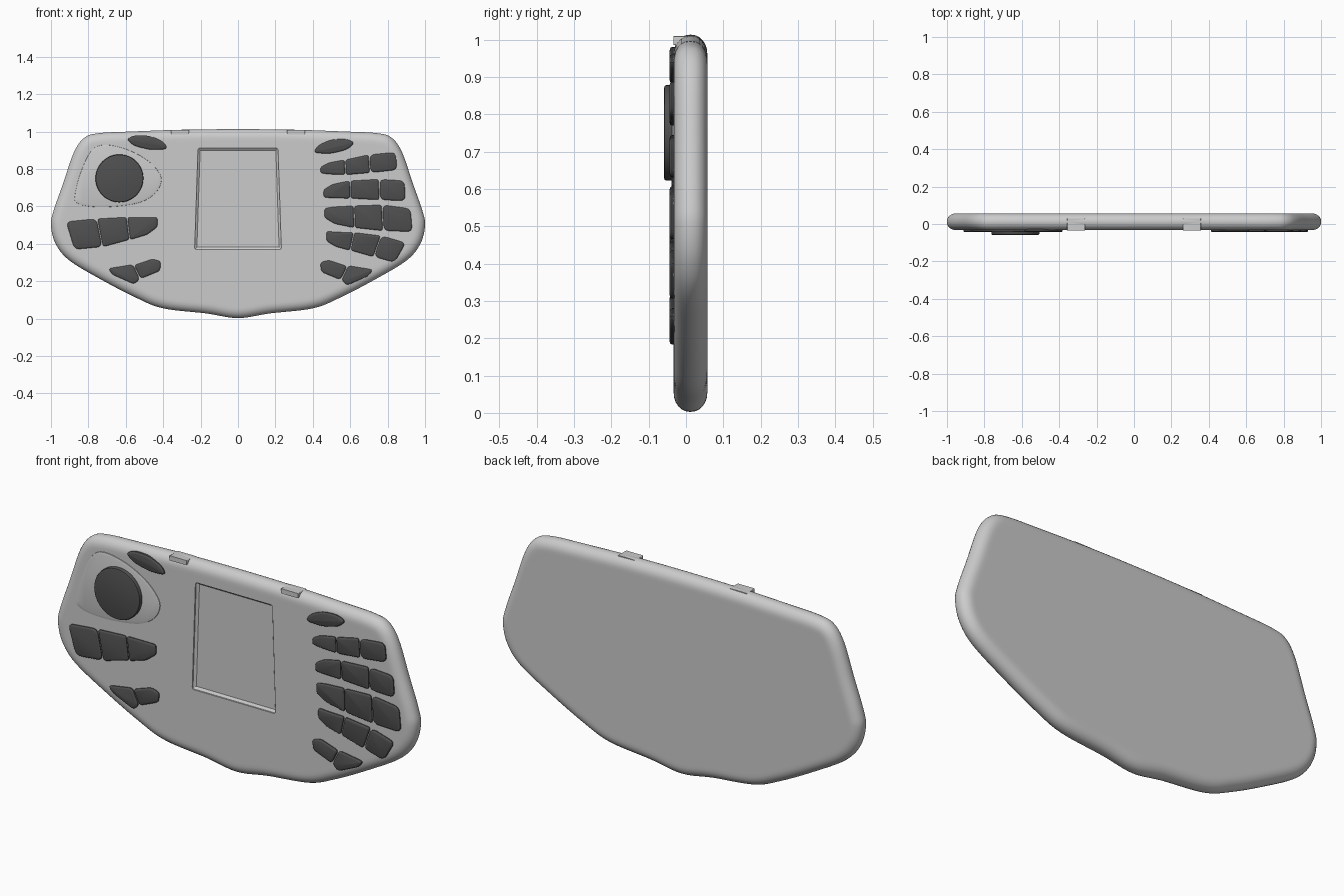
import bpy, bmesh, math
from mathutils import Vector

cube = bpy.data.objects.get("Cube")
if cube:
    bpy.data.objects.remove(cube, do_unlink=True)


def material(name, rgb):
    m = bpy.data.materials.new(name)
    m.use_nodes = True
    m.diffuse_color = (*rgb, 1)
    m.node_tree.nodes["Principled BSDF"].inputs["Base Color"].default_value = (*rgb, 1)
    return m


shell_grey = material("shell grey", (0.6, 0.6, 0.6))
button_grey = material("button dark grey", (0.08, 0.08, 0.08))


def smooth_loop(points, steps=6):
    """Closed curve passing through the points."""
    p = [Vector(q) for q in points]
    n, out = len(p), []
    for i in range(n):
        a, b, c, d = p[i - 1], p[i], p[(i + 1) % n], p[(i + 2) % n]
        for s in range(steps):
            t = s / steps
            out.append(0.5 * (2 * b + (c - a) * t + (2 * a - 5 * b + 4 * c - d) * t**2
                              + (3 * b - a - 3 * c + d) * t**3))
    return out


def round_corners(points, radius, steps=4):
    """Polygon with each corner replaced by a short curve."""
    p = [Vector(q) for q in points]
    out = []
    for i, b in enumerate(p):
        to_a, to_c = p[i - 1] - b, p[(i + 1) % len(p)] - b
        a = b + to_a.normalized() * min(radius, to_a.length * 0.47)
        c = b + to_c.normalized() * min(radius, to_c.length * 0.47)
        for s in range(steps + 1):
            t = s / steps
            out.append(a * (1 - t)**2 + b * 2 * t * (1 - t) + c * t**2)
    return out


def inset_loop(loop, amount):
    """Move every point of the loop inward by the amount."""
    n = len(loop)
    area = sum(loop[i - 1].cross(loop[i]) for i in range(n))
    side = 1 if area > 0 else -1
    out = []
    for i, p in enumerate(loop):
        d = (loop[(i + 1) % n] - loop[i - 1]).normalized()
        out.append(p + Vector((-d.y, d.x)) * side * amount)
    return out


def loft(name, loop, profile, mat):
    """Stack inset copies of an (x, z) outline along y; profile is (inset, y)."""
    bm = bmesh.new()
    rings = [[bm.verts.new((p.x, y, p.y)) for p in inset_loop(loop, k)] for k, y in profile]
    n = len(loop)
    for r, s in zip(rings, rings[1:]):
        for i in range(n):
            bm.faces.new((r[i - 1], r[i], s[i], s[i - 1]))
    bm.faces.new(rings[0])
    bm.faces.new(rings[-1])
    bmesh.ops.recalc_face_normals(bm, faces=bm.faces)
    mesh = bpy.data.meshes.new(name)
    bm.to_mesh(mesh)
    bm.free()
    mesh.materials.append(mat)
    ob = bpy.data.objects.new(name, mesh)
    bpy.context.collection.objects.link(ob)
    return ob


def activate(ob):
    bpy.ops.object.select_all(action="DESELECT")
    ob.select_set(True)
    bpy.context.view_layer.objects.active = ob


# Shell: mirrored outline with rounded front and back rims
FRONT, BACK = -0.033, 0.057
half = [(0.3, 1.01), (0.58, 1.0), (0.74, 0.992), (0.82, 0.968), (0.877, 0.89), (0.936, 0.72),
        (0.985, 0.58), (1.0, 0.5), (0.975, 0.4), (0.9, 0.31), (0.73, 0.208), (0.545, 0.112),
        (0.4, 0.055), (0.17, 0.028)]
outline = [(0, 1.013)] + half + [(0, 0.003)] + [(-x, z) for x, z in reversed(half)]
arc = [math.radians(a) for a in range(0, 91, 15)]
rim = [(0.05 * (1 - math.cos(a)), 0.042 * math.sin(a)) for a in arc]
profile = [(0.065, FRONT)] + [(k, FRONT + 0.042 - d) for k, d in reversed(rim)]
profile += [(k, BACK - 0.042 + d) for k, d in rim] + [(0.065, BACK)]
shell = loft("shell", smooth_loop(outline), profile, shell_grey)

# Recessed screen, cut from the shell
opening = round_corners([(-0.232, 0.37), (0.232, 0.37), (0.214, 0.912), (-0.214, 0.912)], 0.012)
cutter = loft("screen_cutter", opening, [(0, -0.06), (0, -0.026), (0.012, -0.017)], shell_grey)
cutter.hide_render = True
cut = shell.modifiers.new("screen", "BOOLEAN")
cut.object = cutter
cut.solver = "EXACT"
activate(shell)
bpy.ops.object.modifier_apply(modifier=cut.name)
bpy.data.objects.remove(cutter, do_unlink=True)

# Small tabs on the top edge
for side, label in ((1, "left"), (-1, "right")):
    tab = [(side * 0.31 + dx, z) for dx, z in
           ((-0.048, 0.985), (0.048, 0.985), (0.048, 1.009), (-0.048, 1.009))]
    loft("top_tab_" + label, round_corners(tab, 0.004), [(0, FRONT - 0.001), (0, 0.03)], shell_grey)

# Raised plate and round direction pad
plate = [(-0.72, 0.93), (-0.6, 0.908), (-0.487, 0.85), (-0.42, 0.78), (-0.41, 0.726),
         (-0.444, 0.667), (-0.524, 0.62), (-0.66, 0.598), (-0.79, 0.598), (-0.866, 0.62),
         (-0.872, 0.667), (-0.845, 0.774), (-0.79, 0.892)]
loft("pad_plate", smooth_loop(plate), [(0, -0.028), (0.002, -0.036), (0.014, -0.039)], shell_grey)
turn = [math.tau * i / 48 for i in range(48)]
disc = [Vector((-0.634 + 0.128 * math.cos(a), 0.75 + 0.128 * math.sin(a))) for a in turn]
loft("direction_pad", disc, [(0, -0.03), (0, -0.053), (0.002, -0.057), (0.008, -0.059)], button_grey)

KEY = [(0, -0.028), (0, -0.038), (0.003, -0.042), (0.009, -0.044)]


def key(name, points, radius):
    loft(name, round_corners(points, radius), KEY, button_grey)


def key_strip(name, stations, lean):
    """Row of three keys; stations are (x, low, high) from the tip outward."""
    way = 1 if stations[-1][0] > stations[0][0] else -1
    gap = 0.003 * way
    for i, (a, b) in enumerate(zip(stations, stations[1:])):
        la, lb = lean * i / 3, lean * (i + 1) / 3
        quad = [(a[0] + la + gap, a[1]), (b[0] + lb - gap, b[1]),
                (b[0] - gap, b[2]), (a[0] + gap, a[2])]
        if i == 0:
            # Rounded nose: fuller sides toward the tip
            m = 0.35
            x = a[0] + (b[0] - a[0]) * m
            quad.insert(1, (x, a[1] + (b[1] - a[1]) * 0.6))
            quad.insert(4, (x, a[2] + (b[2] - a[2]) * 0.6))
        key(f"{name}_key_{i + 1}", quad, 0.03 if i == 2 else 0.014)


# Fanned key rows
key_strip("upper_row", [(0.438, 0.778, 0.81), (0.572, 0.769, 0.849),
                        (0.7, 0.78, 0.876), (0.845, 0.796, 0.89)], 0.01)
key_strip("second_row", [(0.455, 0.648, 0.69), (0.6, 0.643, 0.737),
                         (0.754, 0.635, 0.745), (0.893, 0.63, 0.737)], 0.005)
key_strip("third_row", [(0.46, 0.54, 0.59), (0.62, 0.486, 0.603),
                        (0.77, 0.47, 0.608), (0.925, 0.465, 0.588)], 0.01)
key_strip("lower_row", [(0.47, 0.415, 0.467), (0.62, 0.365, 0.46),
                        (0.765, 0.331, 0.443), (0.9, 0.3, 0.405)], -0.06)
key_strip("side_row", [(-0.428, 0.49, 0.542), (-0.594, 0.422, 0.542),
                       (-0.754, 0.384, 0.534), (-0.922, 0.37, 0.518)], 0.045)

# Corner keys, repeated on both sides
leaf = [(0.627, 0.941), (0.576, 0.962), (0.495, 0.957), (0.425, 0.925),
        (0.403, 0.886), (0.495, 0.882), (0.585, 0.904)]
inner = [(0.44, 0.3), (0.485, 0.313), (0.583, 0.28), (0.547, 0.208), (0.445, 0.25)]
outer = [(0.59, 0.283), (0.722, 0.262), (0.7, 0.23), (0.583, 0.178), (0.554, 0.205)]
for label, pts, radius, lift in (("leaf_key", leaf, 0.03, 0.02),
                                 ("bottom_inner_key", inner, 0.018, 0.006),
                                 ("bottom_outer_key", outer, 0.018, 0.006)):
    key(label + "_left", pts, radius)
    key(label + "_right", [(0.028 - x, z + lift) for x, z in pts], radius)

# Smooth shading with crisp edges
for ob in list(bpy.context.collection.objects):
    if ob.type == "MESH" and ob.data.materials and ob.data.materials[0] in (shell_grey, button_grey):
        activate(ob)
        bpy.ops.object.shade_smooth_by_angle(angle=math.radians(35))
